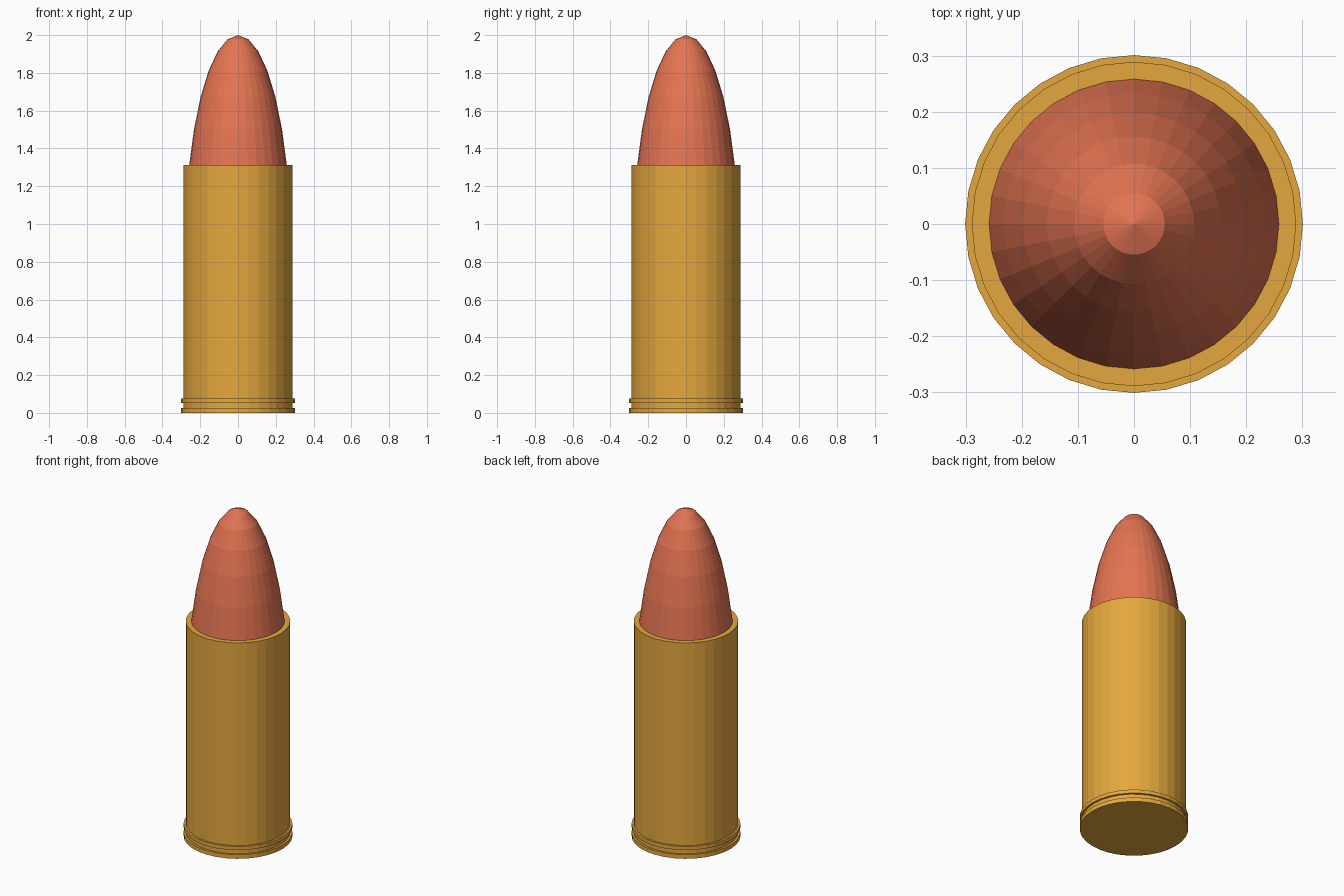
import bpy, bmesh, math

if "Cube" in bpy.data.objects:
    bpy.data.objects.remove(bpy.data.objects["Cube"])

SEGMENTS = 32


def material(name, rgb):
    m = bpy.data.materials.new(name)
    m.diffuse_color = (*rgb, 1.0)
    m.use_nodes = True
    m.node_tree.nodes["Principled BSDF"].inputs["Base Color"].default_value = m.diffuse_color
    return m


def lathe(name, profile, mat):
    """Spin an (radius, z) profile into a closed flat-shaded solid."""
    bm = bmesh.new()
    rings = []
    for r, z in profile:
        if r == 0:
            rings.append([bm.verts.new((0, 0, z))] * SEGMENTS)
        else:
            rings.append([bm.verts.new((r * math.cos(a), r * math.sin(a), z))
                          for a in (2 * math.pi * i / SEGMENTS for i in range(SEGMENTS))])
    for low, high in zip(rings, rings[1:]):
        for i in range(SEGMENTS):
            j = (i + 1) % SEGMENTS
            corners = list(dict.fromkeys((low[i], low[j], high[j], high[i])))
            bm.faces.new(corners)
    bmesh.ops.recalc_face_normals(bm, faces=bm.faces)
    mesh = bpy.data.meshes.new(name)
    bm.to_mesh(mesh)
    bm.free()
    mesh.materials.append(mat)
    obj = bpy.data.objects.new(name, mesh)
    bpy.context.collection.objects.link(obj)
    return obj


brass = material("brass", (0.78, 0.39, 0.048))
copper = material("copper", (0.78, 0.175, 0.085))

# Casing with two rims and an extractor groove at the base
BODY, RIM = 0.289, 0.301
lathe("casing", [(0, 0), (RIM, 0), (RIM, 0.025), (BODY, 0.025), (BODY, 0.053),
                 (RIM, 0.053), (RIM, 0.075), (BODY, 0.075), (BODY, 1.312), (0, 1.312)], brass)

# Bullet: upper half of a stretched sphere, seated in the casing
R, H = 0.28, 1.12
step = math.pi / 16
tip = [(R * math.sin(k * step), 2 - H + H * math.cos(k * step)) for k in range(7, 0, -1)]
lathe("bullet", [(0, tip[0][1])] + tip + [(0, 2.0)], copper)
